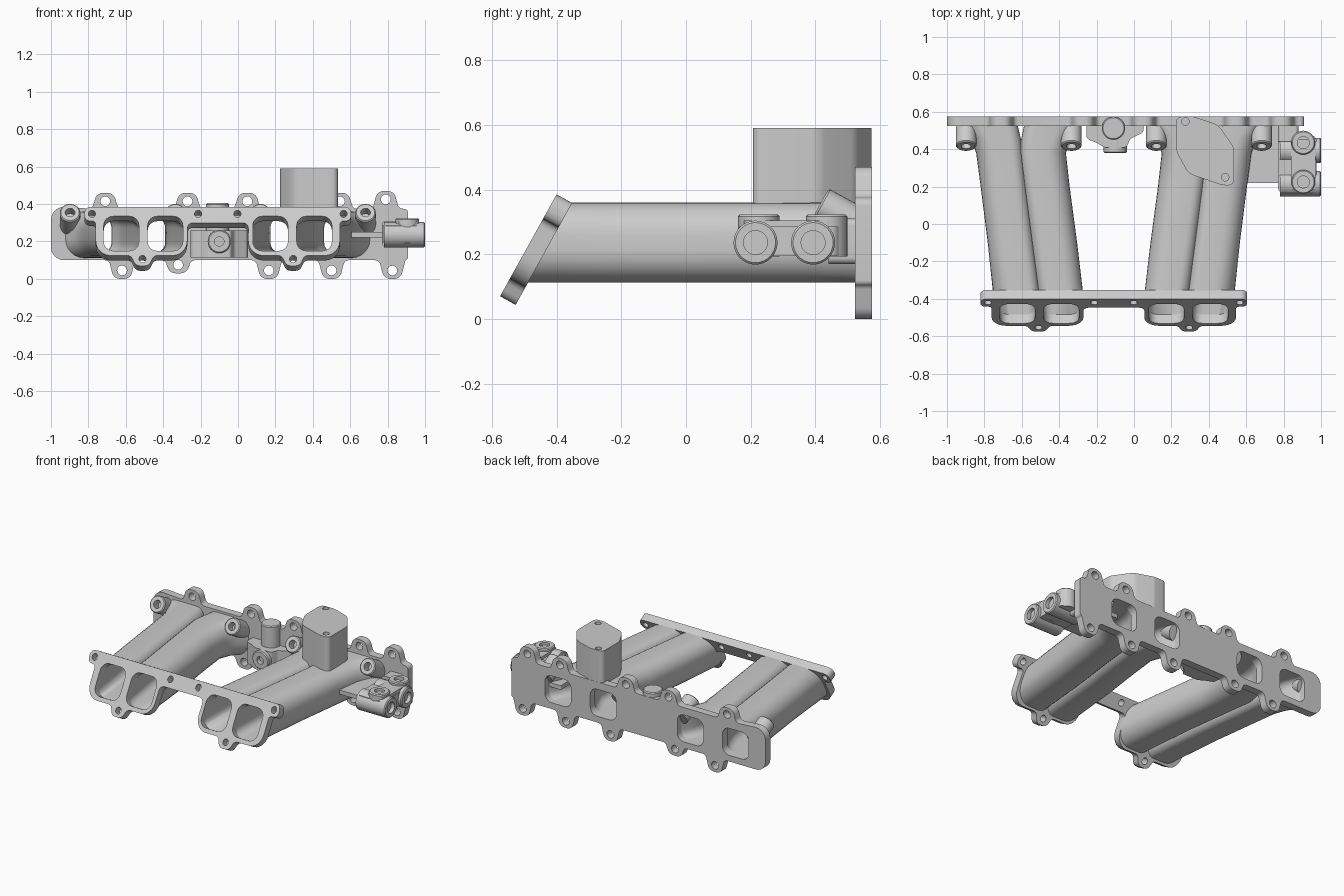
import bpy, bmesh
from math import sin, cos, tan, pi, radians
from mathutils import Vector

if "Cube" in bpy.data.objects:
    bpy.data.objects.remove(bpy.data.objects["Cube"])

CX = -0.108                 # symmetry axis of the runner pairs
TILT = radians(29)          # lean of the front flange


def finish(name, bm):
    bmesh.ops.recalc_face_normals(bm, faces=bm.faces[:])
    me = bpy.data.meshes.new(name)
    bm.to_mesh(me)
    bm.free()
    ob = bpy.data.objects.new(name, me)
    bpy.context.collection.objects.link(ob)
    bpy.ops.object.select_all(action='DESELECT')
    ob.select_set(True)
    bpy.context.view_layer.objects.active = ob
    bpy.ops.object.shade_smooth_by_angle(angle=radians(35))
    return ob


def fillet(pts, n=6):
    """Round a polygon given as (x, y, radius)."""
    out = []
    for i, (x, y, r) in enumerate(pts):
        p = Vector((x, y))
        a = Vector(pts[i - 1][:2]) - p
        b = Vector(pts[(i + 1) % len(pts)][:2]) - p
        ang = a.angle(b)
        if r <= 0 or ang > 3.1:
            out.append(p)
            continue
        t = min(r / tan(ang / 2), 0.49 * min(a.length, b.length))
        r = t * tan(ang / 2)
        a.normalize()
        b.normalize()
        c = p + (a + b).normalized() * r / sin(ang / 2)
        va, vb = (p + a * t - c).normalized(), (p + b * t - c).normalized()
        out += [c + va.slerp(vb, k / n) * r for k in range(n + 1)]
    return out


def circle(x, y, r, n=24):
    return [Vector((x + r * cos(2 * pi * k / n), y + r * sin(2 * pi * k / n))) for k in range(n)]


def rect(x0, x1, y0, y1, r=0.05, r2=None):
    r2 = r if r2 is None else r2          # r on the x0 side, r2 on the x1 side
    return fillet([(x0, y0, r), (x1, y0, r2), (x1, y1, r2), (x0, y1, r)])


def plate(name, outline, holes, d0, d1, place):
    """Fill an outline with holes, extrude d0..d1, map (u, v, d) into space."""
    bm = bmesh.new()
    for loop in [outline] + holes:
        vs = [bm.verts.new((p.x, p.y, d0)) for p in loop]
        for i in range(len(vs)):
            bm.edges.new((vs[i - 1], vs[i]))
    bmesh.ops.remove_doubles(bm, verts=bm.verts[:], dist=1e-5)
    bmesh.ops.triangle_fill(bm, edges=bm.edges[:], use_beauty=True, normal=(0, 0, 1))
    ext = bmesh.ops.extrude_face_region(bm, geom=bm.faces[:], use_keep_orig=True)
    for v in ext['geom']:
        if isinstance(v, bmesh.types.BMVert):
            v.co.z = d1
    for v in bm.verts:
        v.co = place(*v.co)
    return finish(name, bm)


def loft(name, rings, closed=False):
    bm = bmesh.new()
    rows = [[bm.verts.new(p) for p in ring] for ring in rings]
    for j in range(len(rows) if closed else len(rows) - 1):
        a, b = rows[j], rows[(j + 1) % len(rows)]
        for i in range(len(a)):
            bm.faces.new((a[i - 1], a[i], b[i], b[i - 1]))
    if not closed:
        bm.faces.new(rows[0])
        bm.faces.new(rows[-1])
    return finish(name, bm)


def socket(name, top, axis, R, length, hole, depth, rim=0.006):
    """Round boss with its open end at top, pointing along axis."""
    q = Vector(axis).to_track_quat('Z', 'Y')
    prof = [(R, -length), (R, -rim), (R - rim, 0), (hole, 0), (hole, -depth)]
    return loft(name, [[Vector(top) + q @ Vector((p.x, p.y, h)) for p in circle(0, 0, r, 32)]
                       for r, h in prof])


def ear(x, base, tip, way, w=0.045, flare=0.025):
    """Bolt lug corner points; way is the travel direction in x."""
    return [(x - way * (w + flare), base, 0.03), (x - way * w, tip, w),
            (x + way * w, tip, w), (x + way * (w + flare), base, 0.03)]


def y_front(z):
    return -0.575 + (z - 0.07) * tan(TILT)


def tilted(u, v, d):
    return Vector((u, y_front(v) + d * cos(TILT), v - d * sin(TILT)))


def upright(u, v, d):
    return Vector((u, d, v))


def flat(u, v, d):
    return Vector((u, v, d))


# Runners: (y, inner offset, outer offset, half width)
STATIONS = [(None, 0.281, 0.516, 0.122), (-0.1, 0.318, 0.552, 0.122), (0.2, 0.358, 0.59, 0.122),
            (0.38, 0.38, 0.612, 0.124), (0.46, 0.36, 0.632, 0.134), (0.53, 0.327, 0.667, 0.152)]
front_ports, back_ports = [], []
for s, side in ((-1, "left"), (1, "right")):
    for k, pos in ((1, "inner"), (2, "outer")):
        outer, bore = [], []
        ra, rb = (0.1, 0.06) if k == 1 else (0.06, 0.1)
        for st in STATIONS:
            y, o, h = st[0], st[k], st[3]
            prof = [Vector((CX + s * p.x, p.y)) for p in rect(o - h, o + h, 0.112, 0.36, ra, rb)]
            if y is None:
                outer.append([Vector((p.x, y_front(p.y) + 0.055, p.y)) for p in prof])
                hole = [Vector((CX + s * p.x, p.y)) for p in rect(o - 0.094, o + 0.094, 0.15, 0.335)]
                front_ports.append(hole)
                bore.append([tilted(p.x, p.y, 0.054) for p in hole])
            else:
                outer.append([upright(p.x, p.y, y) for p in prof])
                hole = [Vector((CX + s * p.x, p.y)) for p in rect(o - 0.098, o + 0.098, 0.142, 0.325)]
                bore.append([upright(p.x, p.y, y) for p in hole])
        back_ports.append(hole)
        loft(f"{side}_{pos}_runner", outer + bore[::-1], closed=True)

# Leaning front flange
half = [(0.163, 0.30, 0.03), (0.163, 0.125, 0.08)] + \
    [(x, z, r) for x, z, r in ear(0.403, 0.125, 0.07, 1, 0.036)] + \
    [(0.653, 0.125, 0.08), (0.653, 0.31, 0.02), (0.713, 0.31, 0.035), (0.713, 0.385, 0.035)]
outline = [(CX + x, z, r) for x, z, r in half] + [(CX - x, z, r) for x, z, r in half[::-1]]
bolts = [circle(CX + s * x, z, 0.019) for s in (-1, 1)
         for x, z in ((0.673, 0.348), (0.105, 0.348), (0.403, 0.107))]
plate("front_flange", fillet(outline), front_ports + bolts, 0, 0.055, tilted)

# Back flange with bolt lugs
low = [(-0.62, 0.0), (-0.32, 0.03), (0.165, 0.0), (0.5, 0.0), (0.825, 0.0)]
high = [(0.79, 0.47), (0.545, 0.46), (0.05, 0.46), (-0.27, 0.46), (-0.71, 0.46)]
outline = [(-1, 0.1, 0.07)]
for x, t in low:
    outline += ear(x, 0.1, t, 1)
outline += [(0.91, 0.11, 0.02), (0.91, 0.375, 0.03)]
for x, t in high:
    outline += ear(x, 0.375, t, -1)
outline += [(-1, 0.39, 0.07)]
bolts = [circle(x, t + 0.045, 0.026) for x, t in low] + [circle(x, t - 0.045, 0.026) for x, t in high]
plate("back_flange", fillet(outline), back_ports + bolts, 0.523, 0.575, upright)

# Slanted injector bosses
for i, o in enumerate((-0.79, -0.227, 0.227, 0.79)):
    socket(f"slanted_boss_{i + 1}", (CX + o, 0.415, 0.355), (0, -cos(TILT), sin(TILT)),
           0.055, 0.15, 0.026, 0.06)

# Tall tower with two bolt holes
tower = [(0.225, 0.574, 0.03), (0.32, 0.574, 0.05), (0.45, 0.53, 0.08), (0.535, 0.41, 0.08),
         (0.535, 0.205, 0.04), (0.47, 0.208, 0.05), (0.29, 0.27, 0.08), (0.225, 0.39, 0.1)]
holes = [circle(0.275, 0.548, 0.02), circle(0.487, 0.25, 0.02)]
plate("tower", fillet(tower), [], 0.325, 0.55, flat)
plate("tower_top", fillet(tower), holes, 0.55, 0.59, flat)

# Central water outlet
body = [(-0.255, 0.53, 0), (-0.255, 0.455, 0.03), (-0.2, 0.435, 0.03), (-0.16, 0.41, 0.02),
        (-0.04, 0.41, 0.02), (-0.02, 0.455, 0.03), (0.05, 0.49, 0.02), (0.05, 0.53, 0)]
plate("outlet_body", fillet(body), [], 0.115, 0.26, flat)
socket("outlet_nozzle", (-0.1, 0.38, 0.2), (0, -1, 0), 0.062, 0.14, 0.025, 0.05)
socket("outlet_stem", (-0.11, 0.512, 0.405), (0, 0, 1), 0.062, 0.2, 0.002, 0.001)

# Side coolant fitting
plate("side_fitting_body", rect(0.77, 0.975, 0.165, 0.475, 0.03), [], 0.195, 0.285, flat)
plate("side_fitting_bridge", rect(0.84, 0.97, 0.18, 0.455, 0.02), [], 0.27, 0.305, flat)
for i, (ya, yb) in enumerate(((0.215, 0.225), (0.393, 0.435))):
    socket(f"side_port_{i + 1}", (1.0, ya, 0.236), (1, 0, 0), 0.068, 0.22, 0.037, 0.03)
    socket(f"side_top_port_{i + 1}", (0.905, yb, 0.323), (0, 0, 1), 0.064, 0.13, 0.032, 0.03)
plate("side_web", rect(0.57, 0.8, 0.22, 0.53, 0.01), [], 0.222, 0.25, flat)
plate("side_rib", rect(0.77, 0.88, 0.17, 0.31, 0.02), [], 0.44, 0.53, upright)
